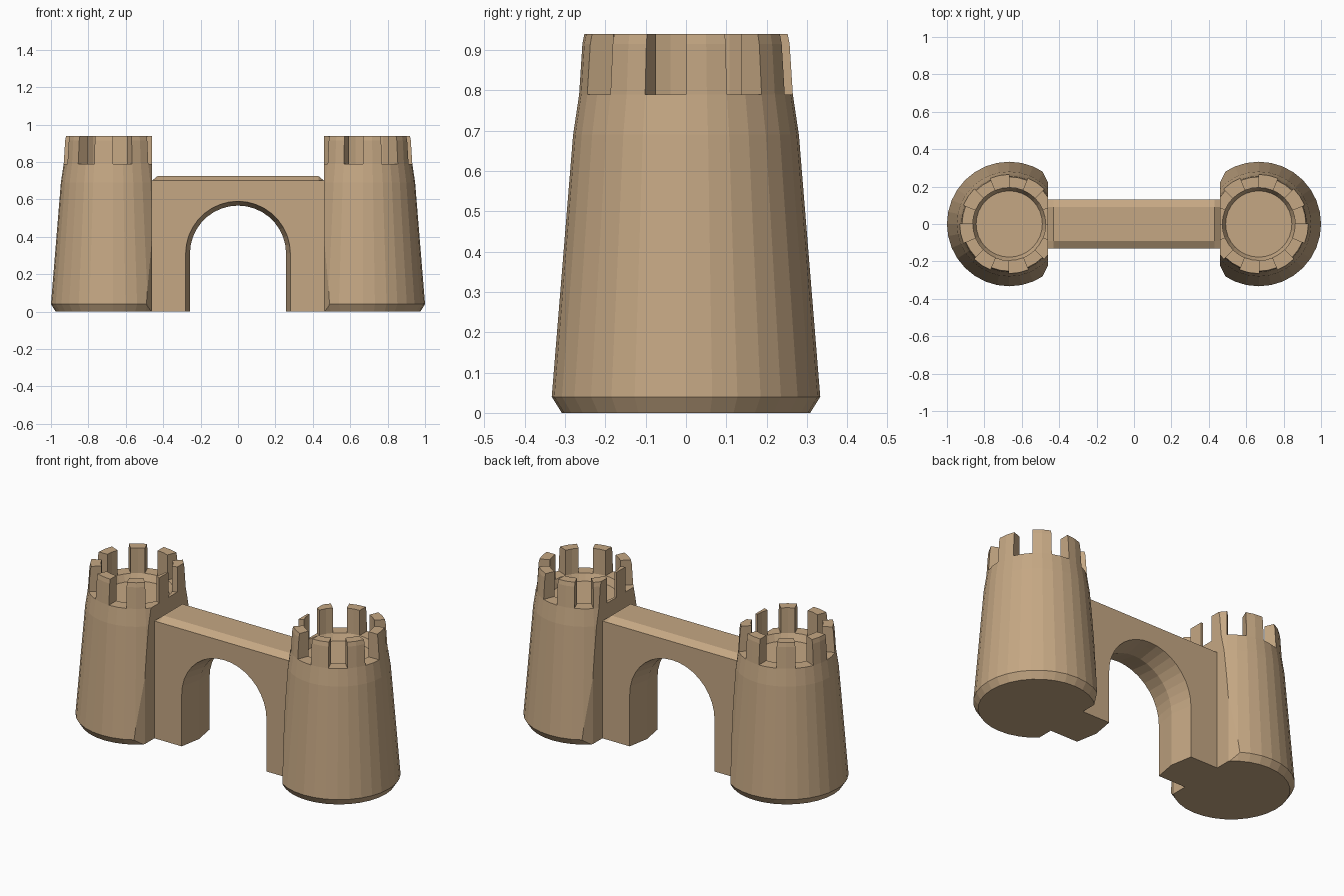
import bpy, bmesh, math
from mathutils import Vector

if "Cube" in bpy.data.objects:
    bpy.data.objects.remove(bpy.data.objects["Cube"])

stone = bpy.data.materials.new("sandstone")
stone.diffuse_color = (0.56, 0.39, 0.23, 1)
stone.use_nodes = True
stone.node_tree.nodes["Principled BSDF"].inputs["Base Color"].default_value = stone.diffuse_color


def finish(name, bm):
    bmesh.ops.recalc_face_normals(bm, faces=bm.faces[:])
    mesh = bpy.data.meshes.new(name)
    bm.to_mesh(mesh)
    bm.free()
    mesh.materials.append(stone)
    obj = bpy.data.objects.new(name, mesh)
    bpy.context.collection.objects.link(obj)
    return obj


def cut(bm, point, normal):
    # slice off everything beyond a plane and cap the opening
    geom = bm.verts[:] + bm.edges[:] + bm.faces[:]
    res = bmesh.ops.bisect_plane(bm, geom=geom, dist=1e-5, plane_co=point,
                                 plane_no=normal, clear_outer=True)
    edges = [e for e in res["geom_cut"]
             if isinstance(e, bmesh.types.BMEdge) and e.is_boundary]
    if edges:
        bmesh.ops.edgeloop_fill(bm, edges=edges)


def tower(name, side):
    bm = bmesh.new()
    n = 32
    # lathed body: foot, tapered wall, parapet ledge, sunken floor
    profile = [(0.308, 0), (0.333, 0.04), (0.28, 0.69), (0.265, 0.79),
               (0.195, 0.79), (0.177, 0.75)]
    rings = [[bm.verts.new((r * math.cos(math.tau * i / n),
                            r * math.sin(math.tau * i / n), z))
              for i in range(n)] for r, z in profile]
    ledge = []
    for k in range(len(rings) - 1):
        for i in range(n):
            j = (i + 1) % n
            f = bm.faces.new((rings[k][i], rings[k][j],
                              rings[k + 1][j], rings[k + 1][i]))
            if k == 3:
                ledge.append(f)
    bm.faces.new(rings[0][::-1])
    bm.faces.new(rings[-1])
    bmesh.ops.recalc_face_normals(bm, faces=bm.faces[:])

    # eight merlons raised from the ledge, with a slight top slope
    for i in range(0, n, 4):
        faces = ledge[i:i + 2]
        for z, outer in ((0.915, 0.257), (0.94, 0.252)):
            geom = bmesh.ops.extrude_face_region(bm, geom=faces)["geom"]
            bmesh.ops.delete(bm, geom=faces, context="FACES_ONLY")
            faces = [g for g in geom if isinstance(g, bmesh.types.BMFace)]
            for v in {v for f in faces for v in f.verts}:
                r = math.hypot(v.co.x, v.co.y)
                s = outer / r if r > 0.23 else 1
                v.co = (v.co.x * s, v.co.y * s, z)

    # flat inner side with clipped corners where the gate wall joins
    cut(bm, Vector((-0.207, 0, 0)), Vector((-1, 0, 0)))
    for s in (-1, 1):
        cut(bm, Vector((-0.207, 0.222 * s, 0)), Vector((-0.894, 0.447 * s, 0)))

    for v in bm.verts:
        v.co.x = side * (v.co.x + 0.667)
    return finish(name, bm)


def gate_wall():
    bm = bmesh.new()
    segs = 18
    # cross sections front to back: y, top height, arch radius
    layers = [(-0.131, 0.70, 0.28), (-0.09, 0.725, 0.273), (0, 0.725, 0.257),
              (0.09, 0.725, 0.273), (0.131, 0.70, 0.28)]
    loops = []
    for y, top, r in layers:
        pts = [(-0.46, 0), (-0.46, 0.70), (-0.43, top),
               (0.43, top), (0.46, 0.70), (0.46, 0), (r, 0)]
        pts += [(r * math.cos(math.pi * i / segs),
                 0.31 + r * math.sin(math.pi * i / segs))
                for i in range(segs + 1)]
        pts.append((-r, 0))
        loops.append([bm.verts.new((x, y, z)) for x, z in pts])
    m = len(loops[0])
    for a, b in zip(loops, loops[1:]):
        for i in range(m):
            j = (i + 1) % m
            bm.faces.new((a[i], a[j], b[j], b[i]))
    bm.faces.new(loops[0])
    bm.faces.new(loops[-1][::-1])
    return finish("gate_wall", bm)


tower("right_tower", 1)
tower("left_tower", -1)
gate_wall()
